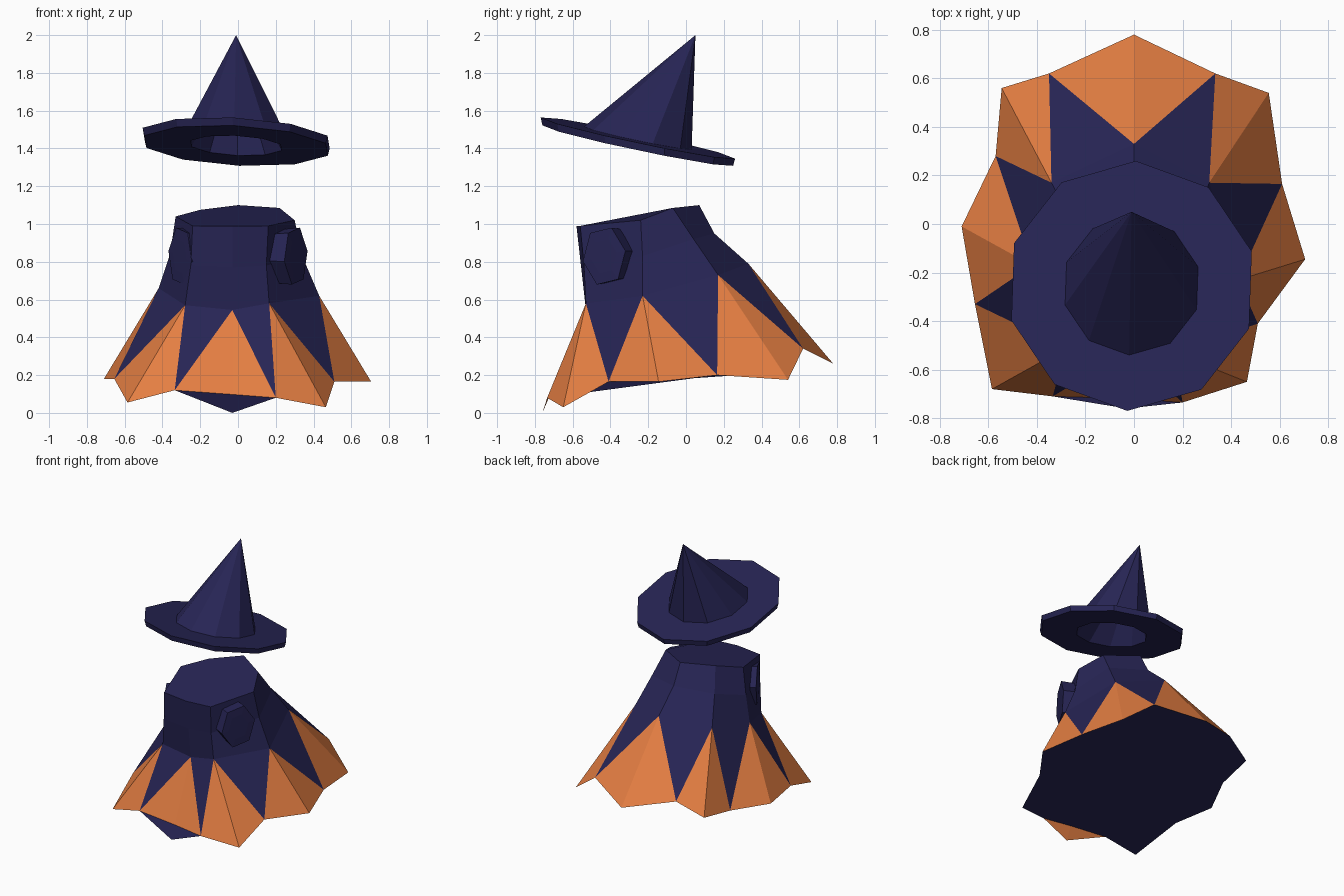
import bpy, bmesh
from math import sin, cos, radians, tau
from mathutils import Vector

cube = bpy.data.objects.get("Cube")
if cube:
    bpy.data.objects.remove(cube)


def material(name, rgb):
    mat = bpy.data.materials.new(name)
    mat.use_nodes = True
    mat.diffuse_color = (*rgb, 1)
    mat.node_tree.nodes["Principled BSDF"].inputs["Base Color"].default_value = (*rgb, 1)
    return mat


navy = material("navy cloth", (0.02, 0.018, 0.09))
orange = material("orange lining", (0.78, 0.21, 0.055))


def finish(bm, name, mats):
    bmesh.ops.recalc_face_normals(bm, faces=bm.faces)
    mesh = bpy.data.meshes.new(name)
    bm.to_mesh(mesh)
    bm.free()
    for mat in mats:
        mesh.materials.append(mat)
    obj = bpy.data.objects.new(name, mesh)
    bpy.context.collection.objects.link(obj)
    return obj


def add_ring(bm, points):
    return [bm.verts.new(p) for p in points]


def bridge(bm, a, b):
    n = len(a)
    for i in range(n):
        j = (i + 1) % n
        bm.faces.new((a[i], a[j], b[j], b[i]))


def fan(bm, ring, tip):
    for i, v in enumerate(ring):
        bm.faces.new((v, ring[(i + 1) % len(ring)], tip))


# Robe cross-sections, starting at the back and turning towards the left side
collar = [(0, .07, 1.1), (.22, -.07, 1.085), (.3, -.24, 1.02), (.16, -.56, .99),
          (-.03, -.58, .99), (-.24, -.55, .99), (-.33, -.22, 1.04), (-.2, -.07, 1.075)]
chest = [(0, .15, .95), (.26, .04, .92), (.34, -.23, .83), (.15, -.54, .78),
         (-.03, -.555, .77), (-.25, -.54, .78), (-.36, -.21, .84), (-.27, .04, .92)]
waist = [(0, .33, .79), (.31, .17, .73), (.43, -.23, .62), (.165, -.53, .58),
         (-.03, -.53, .545), (-.28, -.51, .57), (-.42, -.17, .66), (-.34, .17, .73)]
# Hem: flared tips in front of each waist corner, folds between them
tips = [(0, .78, .26), (.555, .54, .175), (.705, -.145, .165), (.465, -.65, .03),
        (-.03, -.76, 0), (-.585, -.68, .055), (-.71, -.01, .18), (-.545, .56, .245)]
folds = [(.335, .62, .34), (.61, .165, .2), (.51, -.41, .165), (.2, -.735, .08),
         (-.335, -.71, .12), (-.655, -.33, .18), (-.57, .28, .2), (-.35, .62, .34)]

bm = bmesh.new()
top, mid, low = (add_ring(bm, r) for r in (collar, chest, waist))
tip, fold = add_ring(bm, tips), add_ring(bm, folds)
bm.faces.new(top)
bridge(bm, top, mid)
bridge(bm, mid, low)
hem = []
for i in range(len(low)):
    # Two orange faces per tip, one navy face per fold
    for pair in ((fold[i - 1], tip[i]), (tip[i], fold[i])):
        bm.faces.new((low[i], *pair)).material_index = 1
    bm.faces.new((low[i], fold[i], low[(i + 1) % len(low)]))
    hem += [tip[i], fold[i]]
bm.faces.new(hem)
finish(bm, "robe", [navy, orange])


# Sleeve stubs: short six-sided cuffs on the front corners of the chest
def sleeve(name, side):
    bm = bmesh.new()
    out = Vector((.88 * side, -.48, 0))
    across = Vector((.48 * side, .88, 0))
    up = Vector((0, 0, 1))
    centre = Vector((.245 * side, -.4, .83))

    def hexagon(depth, wide, tall):
        points = []
        for i in range(6):
            a = tau * i / 6 + radians(70)
            points.append(centre + out * depth + across * wide * cos(a) + up * tall * sin(a))
        return add_ring(bm, points)

    root, cuff = hexagon(-.06, .13, .15), hexagon(.07, .13, .16)
    inner = add_ring(bm, [centre + out * .03 + (v.co - centre) * .6 for v in cuff])
    bridge(bm, root, cuff)
    bridge(bm, cuff, inner)
    bm.faces.new(inner)
    bm.faces.new(root)
    finish(bm, name, [navy])


sleeve("left_sleeve", 1)
sleeve("right_sleeve", -1)


# Hat: ten-sided tilted brim with a hollow cone leaning back
def hat_ring(bm, radius, drop):
    points = []
    for i in range(10):
        a = tau * i / 10 + radians(88)
        x, y = radius * cos(a), radius * sin(a)
        points.append((x - .01, y - .255, 1.455 - .21 * y - .05 * x - drop))
    return add_ring(bm, points)


bm = bmesh.new()
crown, edge = hat_ring(bm, .285, 0), hat_ring(bm, .515, 0)
under, hole = hat_ring(bm, .505, .04), hat_ring(bm, .25, .04)
bridge(bm, crown, edge)
bridge(bm, edge, under)
bridge(bm, under, hole)
fan(bm, crown, bm.verts.new((-.01, .05, 2)))
fan(bm, hole, bm.verts.new((-.01, .02, 1.9)))
finish(bm, "hat", [navy])
